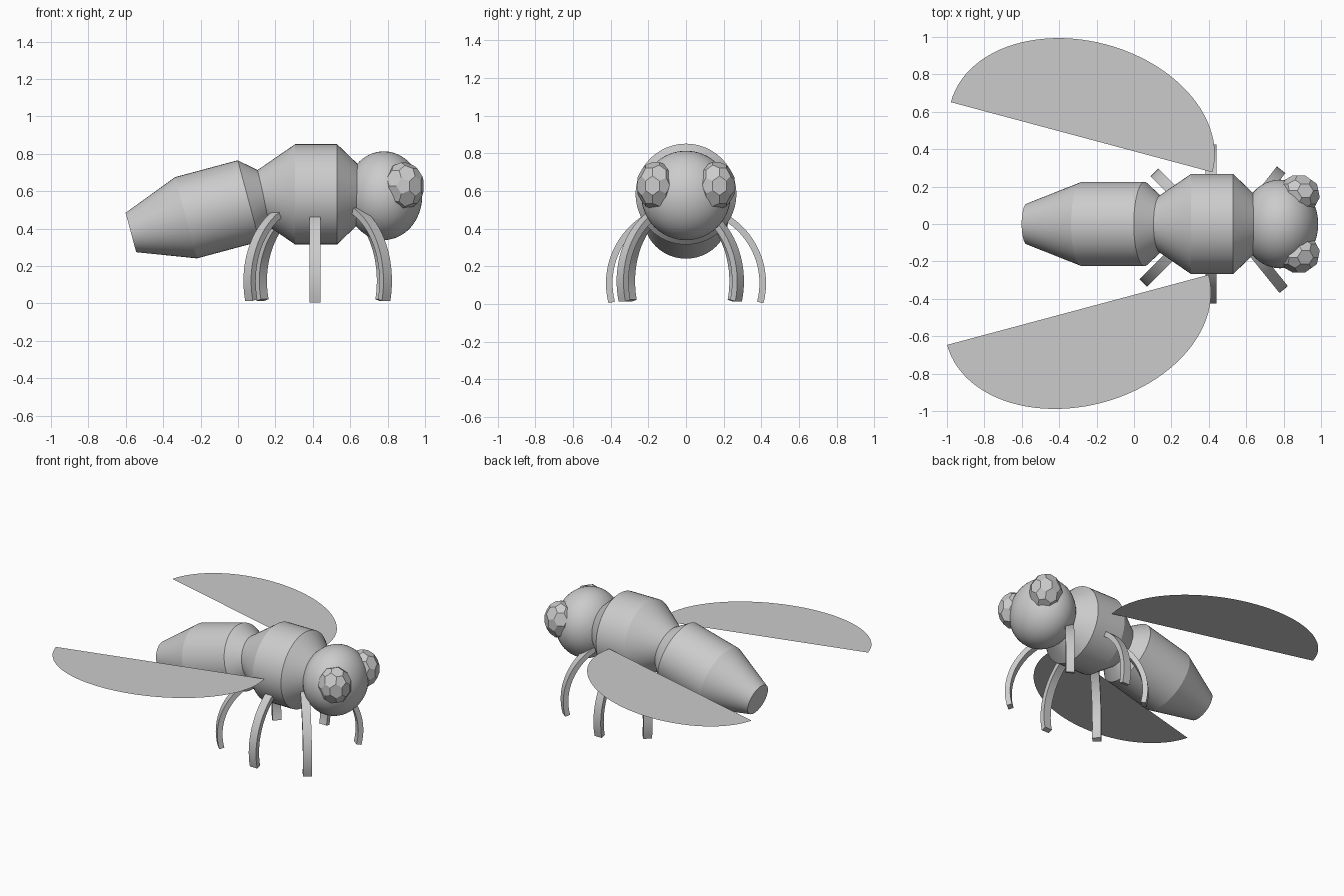
import bpy, bmesh
from math import sin, cos, pi, radians
from mathutils import Vector, Matrix

if "Cube" in bpy.data.objects:
    bpy.data.objects.remove(bpy.data.objects["Cube"], do_unlink=True)

GREY = (0.6, 0.6, 0.6, 1)
grey = bpy.data.materials.new("plain grey")
grey.use_nodes = True
grey.diffuse_color = GREY
grey.node_tree.nodes["Principled BSDF"].inputs["Base Color"].default_value = GREY


def finish(name, bm, loc=(0, 0, 0), rot=(0, 0, 0), smooth=True, closed=True):
    if closed:
        bmesh.ops.recalc_face_normals(bm, faces=bm.faces)
    mesh = bpy.data.meshes.new(name)
    bm.to_mesh(mesh)
    bm.free()
    mesh.materials.append(grey)
    ob = bpy.data.objects.new(name, mesh)
    bpy.context.collection.objects.link(ob)
    ob.location, ob.rotation_euler = loc, rot
    if smooth:
        bpy.ops.object.select_all(action="DESELECT")
        ob.select_set(True)
        bpy.context.view_layer.objects.active = ob
        bpy.ops.object.shade_smooth_by_angle(angle=radians(20))
    return ob


def skin(bm, rings):
    """Join closed rings of points into a capped tube."""
    loops = [[bm.verts.new(p) for p in ring] for ring in rings]
    n = len(loops[0])
    for a, b in zip(loops, loops[1:]):
        for i in range(n):
            j = (i + 1) % n
            bm.faces.new((a[i], a[j], b[j], b[i]))
    bm.faces.new(loops[0])
    bm.faces.new(loops[-1])


def turned(name, profile, loc, tilt=0, n=48):
    """Body section turned about its long axis; profile is (along, radius)."""
    bm = bmesh.new()
    skin(bm, [[(t, r * cos(2 * pi * i / n), r * sin(2 * pi * i / n))
               for i in range(n)] for t, r in profile])
    finish(name, bm, loc, (0, -radians(tilt), 0))


# Body sections
turned("thorax", [(0.09, 0.12), (0.305, 0.268), (0.53, 0.268), (0.64, 0.162)], (0, 0, 0.583))
turned("abdomen", [(-0.305, 0.109), (0, 0.225), (0.347, 0.225), (0.477, 0.11)],
       (-0.278, 0, 0.458), tilt=15)

# Head
bm = bmesh.new()
bmesh.ops.create_uvsphere(bm, u_segments=48, v_segments=32, radius=1)
bmesh.ops.scale(bm, vec=(0.205, 0.237, 0.237), verts=bm.verts)
finish("head", bm, (0.78, 0, 0.576))


# Faceted eyes of hexagons and pentagons
def eye(name, side):
    src = bmesh.new()
    bmesh.ops.create_icosphere(src, subdivisions=1, radius=1)
    pts = []
    for e in src.edges:
        a, b = (v.co for v in e.verts)
        pts += [a.lerp(b, 1 / 3).normalized(), a.lerp(b, 2 / 3).normalized()]
    src.free()
    bm = bmesh.new()
    bmesh.ops.convex_hull(bm, input=[bm.verts.new(p) for p in pts])
    bmesh.ops.dissolve_limit(bm, angle_limit=radians(3), verts=bm.verts, edges=bm.edges)
    bmesh.ops.rotate(bm, matrix=Matrix.Rotation(side * pi / 2, 3, "X"), verts=bm.verts)
    bmesh.ops.scale(bm, vec=(0.112, 0.105, 0.128), verts=bm.verts)
    finish(name, bm, (0.885, side * 0.16, 0.628), smooth=False)


eye("left_eye", 1)
eye("right_eye", -1)


# Legs: square-section arcs, swung about the upright axis
def leg(name, x, y, heading, lift=0.0):
    steps, half = 18, 0.029
    rings = []
    for i in range(steps + 1):
        a = radians(70 - 84.5 * i / steps)
        rings.append([(r * cos(a), w, 0.11 + r * sin(a))
                      for r, w in ((0.39, -half), (0.425, -half), (0.425, half), (0.39, half))])
    bm = bmesh.new()
    skin(bm, rings)
    finish(name, bm, (x, y, lift), (0, 0, radians(heading)))


leg("left_middle_leg", 0.412, 0, 90)
leg("right_middle_leg", 0.412, 0, -90)
leg("left_front_leg", 0.525, -0.045, 52, 0.01)
leg("right_front_leg", 0.533, -0.02, -51, 0.01)
leg("left_back_leg", 0.41, -0.025, 135, 0.01)
leg("right_back_leg", 0.35, -0.015, -135, 0.01)


# Wings: thin half ellipses
def wing(name, x, y, side, n=48):
    bm = bmesh.new()
    arc = [Vector((0.724 * cos(pi * i / n), side * 0.513 * sin(pi * i / n), 0))
           for i in range(n + 1)]
    face = bm.faces.new([bm.verts.new(p) for p in arc])
    face.normal_update()
    if face.normal.z < 0:
        face.normal_flip()
    finish(name, bm, (x, y, 0.585), (0, 0, -side * radians(15)), smooth=False, closed=False)


wing("left_wing", -0.28, 0.464, 1)
wing("right_wing", -0.3, -0.459, -1)
